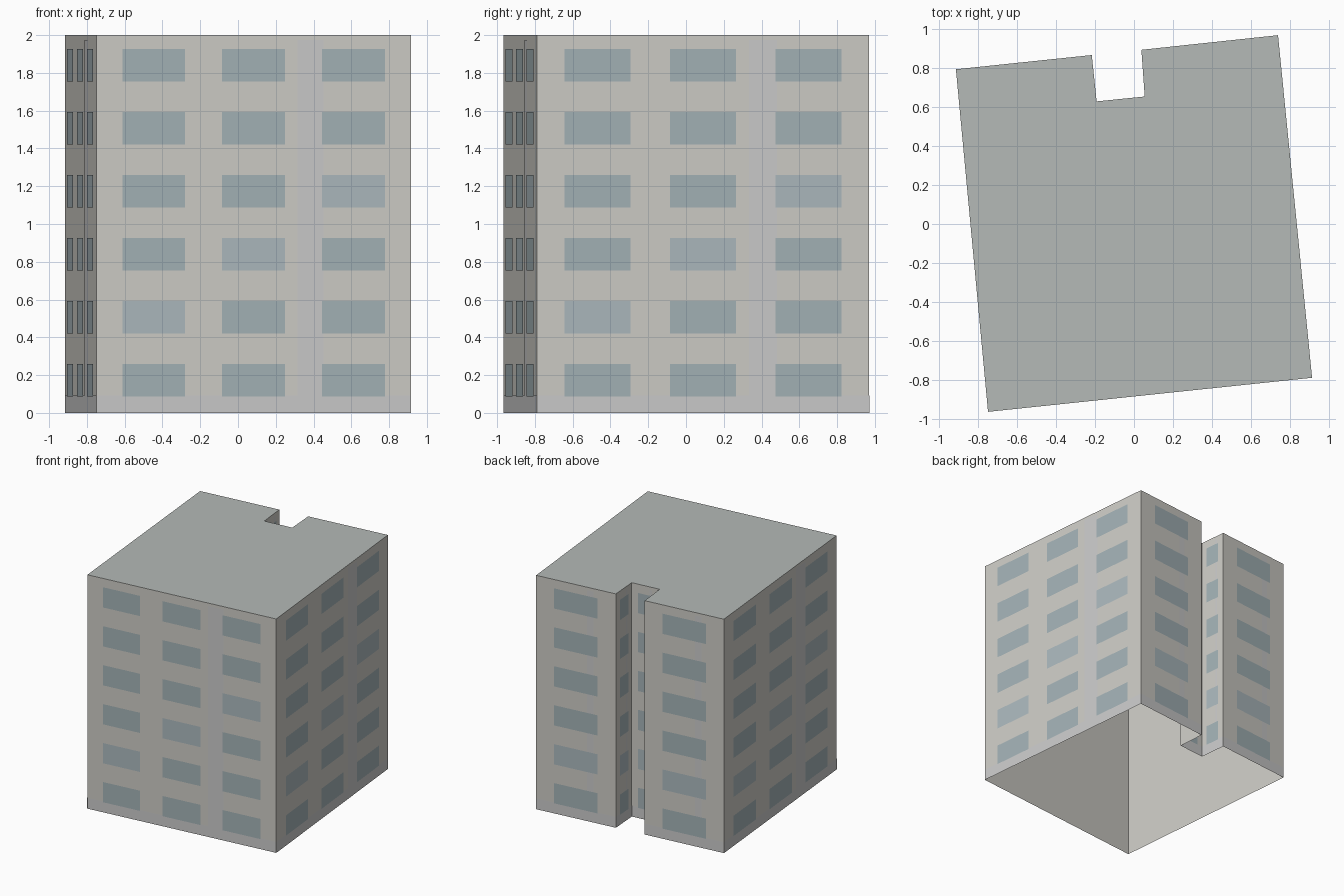
import bpy, bmesh
from mathutils import Vector

if "Cube" in bpy.data.objects:
    bpy.data.objects.remove(bpy.data.objects["Cube"])

H = 2.0
# Footprint, counter-clockwise from the front left corner, with a notch at the back
PLAN = [Vector((x, y, 0)) for x, y in [
    (-0.75, -0.965), (0.915, -0.79), (0.74, 0.97), (0.038, 0.895),
    (0.055, 0.655), (-0.192, 0.63), (-0.217, 0.868), (-0.915, 0.795)]]
WALLS = [(a, PLAN[(i + 1) % len(PLAN)]) for i, a in enumerate(PLAN)]


def material(name, rgb):
    m = bpy.data.materials.new(name)
    m.diffuse_color = (*rgb, 1)
    m.use_nodes = True
    m.node_tree.nodes["Principled BSDF"].inputs["Base Color"].default_value = m.diffuse_color
    return m


def build(name, polys, mat):
    bm = bmesh.new()
    for pts in polys:
        bm.faces.new([bm.verts.new(p) for p in pts])
    bmesh.ops.remove_doubles(bm, verts=bm.verts, dist=1e-5)
    me = bpy.data.meshes.new(name)
    bm.to_mesh(me)
    bm.free()
    me.materials.append(mat)
    ob = bpy.data.objects.new(name, me)
    bpy.context.collection.objects.link(ob)
    return ob


def panel(wall, u0, u1, z0, z1, off=0.0):
    """Rectangle on a wall, u as a fraction of its width."""
    a, b = wall
    d = (b - a).normalized()
    out = Vector((d.y, -d.x, 0)) * off
    p, q = a.lerp(b, u0) + out, a.lerp(b, u1) + out
    up = Vector((0, 0, 1))
    return [p + up * z0, q + up * z0, q + up * z1, p + up * z1]


# Outer walls (open underneath) and roof
build("walls", [panel(w, 0, 1, 0, H) for w in WALLS],
      material("concrete", (0.62, 0.61, 0.57)))
build("roof", [[p + Vector((0, 0, H)) for p in PLAN]],
      material("roof_grey", (0.46, 0.49, 0.475)))

# Plinth band and one vertical strip per wall
trim = material("trim_grey", (0.53, 0.555, 0.55))
build("plinth_band", [panel(w, 0, 1, 0, 0.093, 0.002) for w in WALLS], trim)
build("vertical_strips",
      [panel(w, 0.639, 0.722, 0.093, 1.975, 0.002) for w in WALLS], trim)

# Windows: three columns on long walls, one on short walls, six floors
dark, light = [], []
for w in WALLS:
    long_wall = (w[1] - w[0]).length > 1
    columns = [(0.083, 0.281), (0.4, 0.599), (0.718, 0.917)] if long_wall else [(0.225, 0.775)]
    for c, (u0, u1) in enumerate(columns):
        for floor in range(6):
            z = 0.087 + floor * H / 6
            group = light if floor - c == 1 else dark
            group.append(panel(w, u0, u1, z, z + 0.173, 0.004))
build("windows", dark, material("glass", (0.37, 0.45, 0.475)))
build("lighter_windows", light, material("pale_glass", (0.415, 0.49, 0.52)))
